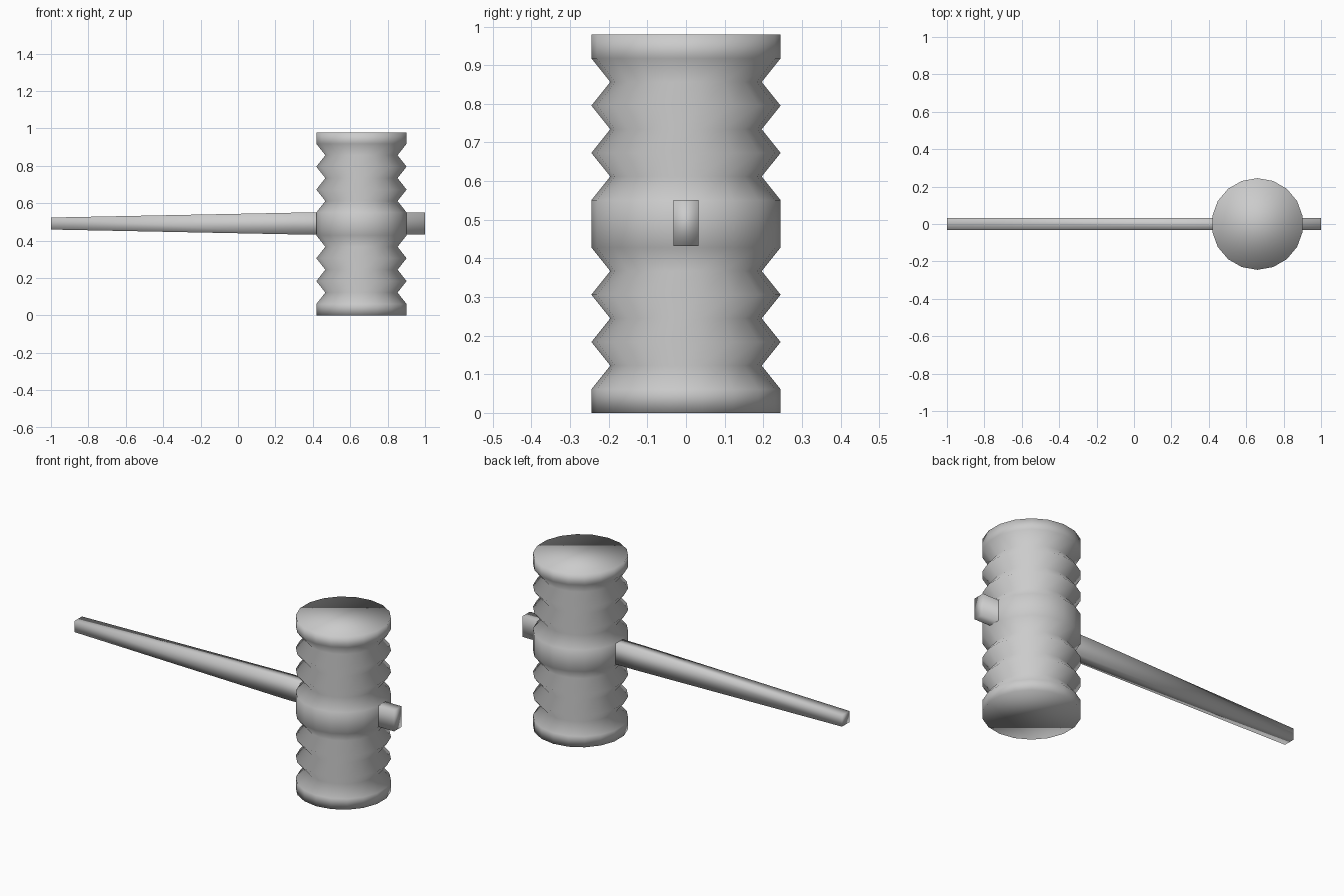
import bpy
from math import sin, cos, pi

cube = bpy.data.objects.get("Cube")
if cube:
    bpy.data.objects.remove(cube)

grey = bpy.data.materials.new("plain_grey")
grey.use_nodes = True
grey.diffuse_color = (0.6, 0.6, 0.6, 1)
grey.node_tree.nodes["Principled BSDF"].inputs["Base Color"].default_value = (0.6, 0.6, 0.6, 1)


def loft(name, rings):
    """Join equal rings of points into a closed, smooth-shaded solid."""
    n = len(rings[0])
    verts = [p for ring in rings for p in ring]
    faces = [tuple(reversed(range(n))), tuple(range(len(verts) - n, len(verts)))]
    for r in range(len(rings) - 1):
        for i in range(n):
            j = (i + 1) % n
            faces.append((r * n + i, r * n + j, (r + 1) * n + j, (r + 1) * n + i))
    mesh = bpy.data.meshes.new(name)
    mesh.from_pydata(verts, [], faces)
    mesh.materials.append(grey)
    mesh.shade_smooth()
    obj = bpy.data.objects.new(name, mesh)
    bpy.context.collection.objects.link(obj)
    return obj


# Mallet head: ridged barrel with plain bands at both ends and the middle
SIDES, STEP, WIDE, NARROW, CENTRE = 18, 0.979 / 16, 0.245, 0.196, 0.66
half = [WIDE, WIDE, NARROW, WIDE, NARROW, WIDE, NARROW, WIDE]
levels = [(i * STEP, r) for i, r in enumerate(half)]
levels += [(0.979 - z, r) for z, r in reversed(levels)]
angles = [2 * pi * (k + 0.5) / SIDES for k in range(SIDES)]
loft("mallet_head", [[(CENTRE + r * cos(a), r * sin(a), z) for a in angles]
                     for z, r in levels])

# Handle: thin bar, tapering in height, that passes through the head
W, MID = 0.0325, 0.4915
sections = [(-1, 0.032), (0.3, 0.058), (1, 0.059)]
loft("handle", [[(x, -W, MID - h), (x, W, MID - h), (x, W, MID + h), (x, -W, MID + h)]
                for x, h in sections])
